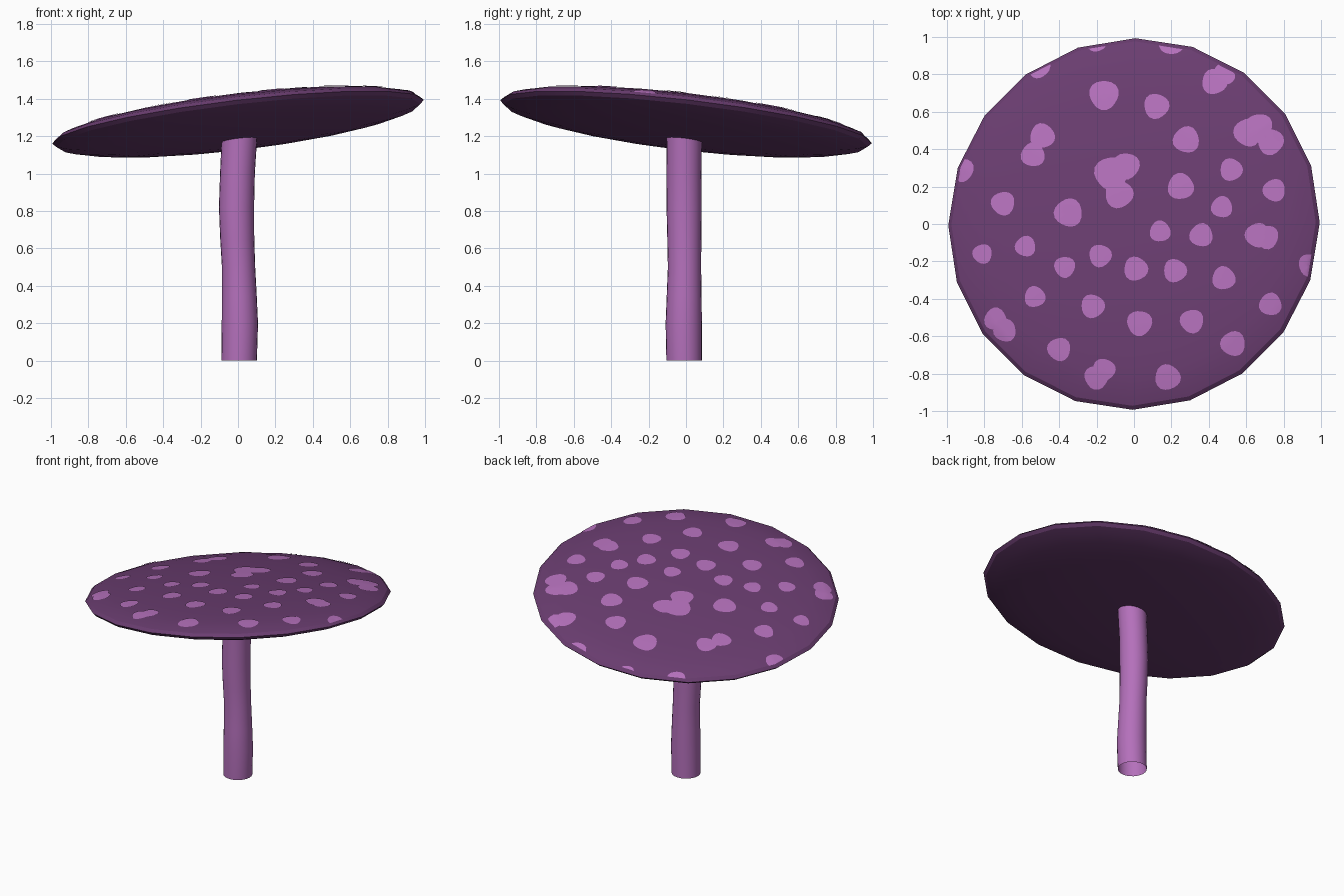
import bpy, bmesh, math
from mathutils import Vector
from mathutils.bvhtree import BVHTree

if "Cube" in bpy.data.objects:
    bpy.data.objects.remove(bpy.data.objects["Cube"])


def srgb(r, g, b):
    f = lambda c: c / 12.92 if c <= 0.04045 else ((c + 0.055) / 1.055) ** 2.4
    return (f(r / 255), f(g / 255), f(b / 255), 1)


def material(name, color):
    m = bpy.data.materials.new(name)
    m.diffuse_color = color
    m.use_nodes = True
    m.node_tree.nodes["Principled BSDF"].inputs["Base Color"].default_value = m.diffuse_color
    return m


def finish(bm, name, mat, angle):
    me = bpy.data.meshes.new(name)
    bm.to_mesh(me)
    bm.free()
    me.materials.append(mat)
    ob = bpy.data.objects.new(name, me)
    bpy.context.collection.objects.link(ob)
    bpy.ops.object.select_all(action='DESELECT')
    ob.select_set(True)
    bpy.context.view_layer.objects.active = ob
    bpy.ops.object.shade_smooth_by_angle(angle=math.radians(angle))
    return ob


dark = material("dark_purple", srgb(106, 61, 112))
light = material("light_purple", srgb(180, 112, 187))

# cap: flattened sphere with 20 sides, tilted
NORMAL = Vector((-0.119, 0.117, 1)).normalized()
TILT = Vector((0, 0, 1)).rotation_difference(NORMAL)
CENTRE = Vector((0, 0, 1.277))
bm = bmesh.new()
bmesh.ops.create_uvsphere(bm, u_segments=20, v_segments=16, radius=1.0)
for v in bm.verts:
    v.co = TILT @ Vector((v.co.x, v.co.y, v.co.z * 0.1)) + CENTRE
bmesh.ops.recalc_face_normals(bm, faces=bm.faces)
tree = BVHTree.FromBMesh(bm)
finish(bm, "cap", dark, 25)

# spots: thin blobs draped on the cap (x, y, radius)
SPOTS = [
    (-.16, .69, .078), (.12, .63, .067), (.43, .76, .067), (.48, .8, .06),
    (.28, .45, .07), (.61, .49, .075), (.67, .52, .07), (.73, .44, .07),
    (.52, .29, .06), (.25, .2, .07), (.47, .09, .057), (.75, .18, .06),
    (-.12, .27, .09), (-.04, .31, .07), (-.08, .16, .075), (-.49, .47, .066),
    (-.54, .37, .064), (-.35, .06, .075), (-.7, .11, .063), (-.92, .29, .063),
    (-.51, .84, .06), (-.2, .97, .05), (.2, .97, .065), (-.58, -.12, .055),
    (-.81, -.16, .052), (-.37, -.23, .056), (-.18, -.17, .06),
    (.01, -.24, .064), (.14, -.04, .056), (.36, -.06, .062),
    (.66, -.06, .065), (.71, -.07, .063), (.94, -.22, .06), (.22, -.25, .062),
    (.48, -.29, .062), (.73, -.43, .06), (.53, -.64, .066), (.31, -.52, .063),
    (.03, -.53, .067), (-.22, -.44, .063), (-.53, -.39, .056),
    (-.74, -.51, .06), (-.69, -.57, .06), (-.4, -.67, .062),
    (-.2, -.82, .064), (-.16, -.78, .06), (.18, -.82, .068),
]


def drape(x, y):
    # keep the point inside the 20-sided rim, then drop it on the cap
    a = math.atan2(y, x)
    step = math.radians(18)
    limit = 0.975 * math.cos(step / 2) / math.cos(a % step - step / 2)
    d = math.hypot(x, y)
    if d > limit:
        x, y = x * limit / d, y * limit / d
    hit, n, _, _ = tree.ray_cast(Vector((x, y, 3)), Vector((0, 0, -1)))
    return hit + NORMAL * 0.004


bm = bmesh.new()
SIDES, RINGS = 18, 3
for i, (sx, sy, r) in enumerate(SPOTS):
    mid = bm.verts.new(drape(sx, sy))
    prev = None
    for k in range(1, RINGS + 1):
        ring = []
        for j in range(SIDES):
            a = 2 * math.pi * j / SIDES
            q = r * k / RINGS * (1 + 0.06 * math.sin(3 * a + i))
            ring.append(bm.verts.new(drape(sx + q * math.cos(a), sy + q * math.sin(a))))
        for j in range(SIDES):
            n = (j + 1) % SIDES
            if prev is None:
                bm.faces.new((mid, ring[j], ring[n]))
            else:
                bm.faces.new((prev[j], ring[j], ring[n], prev[n]))
        prev = ring
bmesh.ops.dissolve_degenerate(bm, dist=1e-5, edges=bm.edges)
finish(bm, "cap_spots", light, 40)

# stem: slightly wavy open tube (z, centre x, centre y, radius)
STEM = [(0, .006, -.01, .095), (.2, .01, -.012, .097), (.35, .007, -.01, .093),
        (.5, .003, -.008, .089), (.65, -.004, -.009, .091), (.82, -.008, -.01, .094),
        (1.0, -.003, -.01, .093), (1.22, .009, -.01, .095)]
bm = bmesh.new()
N = 24
prev = None
for z, cx, cy, r in STEM:
    ring = [bm.verts.new((cx + r * math.cos(2 * math.pi * j / N),
                          cy + r * math.sin(2 * math.pi * j / N), z)) for j in range(N)]
    if prev:
        for j in range(N):
            n = (j + 1) % N
            bm.faces.new((prev[j], prev[n], ring[n], ring[j]))
    prev = ring
finish(bm, "stem", light, 40)
